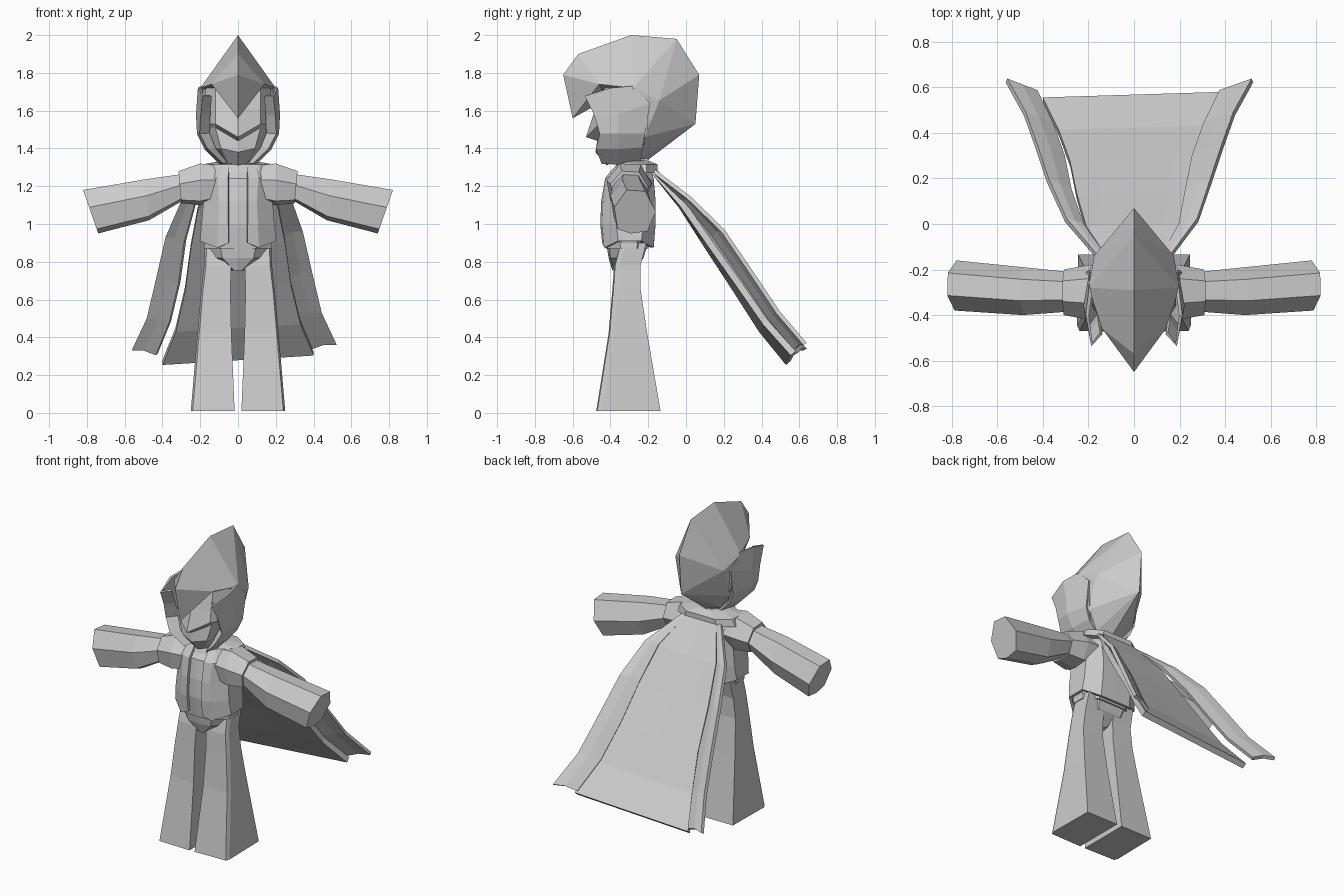
import bpy, bmesh

if "Cube" in bpy.data.objects:
    bpy.data.objects.remove(bpy.data.objects["Cube"])

grey = bpy.data.materials.new("plain_grey")
grey.diffuse_color = (0.6, 0.6, 0.6, 1)
grey.use_nodes = True
grey.node_tree.nodes["Principled BSDF"].inputs["Base Color"].default_value = grey.diffuse_color


def build(name, verts, faces, mirror=False, thick=0):
    """Make a flat shaded part, optionally mirrored in x and thickened."""
    bm = bmesh.new()
    for s in ((1, -1) if mirror else (1,)):
        vs = [bm.verts.new((s * v[0], v[1], v[2])) for v in verts]
        for f in faces:
            bm.faces.new([vs[i] for i in f][::s])
    bmesh.ops.remove_doubles(bm, verts=bm.verts, dist=0.0005)
    bmesh.ops.recalc_face_normals(bm, faces=bm.faces)
    me = bpy.data.meshes.new(name)
    bm.to_mesh(me)
    bm.free()
    me.materials.append(grey)
    ob = bpy.data.objects.new(name, me)
    bpy.context.collection.objects.link(ob)
    if thick:
        m = ob.modifiers.new("thickness", 'SOLIDIFY')
        m.thickness, m.offset = thick, 0
    return ob


def loft(name, rings, closed=True, mirror=False, thick=0):
    """Bridge rings of equal length; closed rings get end caps."""
    n = len(rings[0])
    verts = [p for r in rings for p in r]
    faces = []
    for k in range(len(rings) - 1):
        for i in range(n if closed else n - 1):
            j = (i + 1) % n
            faces.append((k*n + i, k*n + j, k*n + n + j, k*n + n + i))
    if closed:
        faces += [tuple(range(n))[::-1],
                  tuple(range((len(rings) - 1) * n, len(rings) * n))]
    return build(name, verts, faces, mirror, thick)


def sym(half):
    """Complete a half ring that starts and ends on x = 0."""
    return half + [(-x, y, z) for x, y, z in half[-2:0:-1]]


def body_half(z, w, yf, yb, x0=0.0):
    return [(x0, yf, z), (max(w*.55, x0), yf + .01, z), (w, yf + .08, z),
            (w, yb - .06, z), (w*.55, yb, z), (0, yb, z)]


# Swept hair with a centre ridge and pointed fringe
hair = [(0, -.65, 1.79), (0, -.57, 1.90), (0, -.29, 2.0), (0, -.05, 1.98),
        (0, .07, 1.79), (0, .05, 1.53), (0, -.20, 1.34), (.14, -.46, 1.74),
        (.20, -.28, 1.72), (.175, -.14, 1.655), (.17, -.22, 1.46),
        (.09, -.25, 1.35), (0, -.60, 1.56), (0, -.42, 1.66)]
build("hair", hair, [(0, 1, 7), (1, 2, 7), (2, 8, 7), (2, 3, 8), (3, 9, 8),
                     (3, 4, 9), (4, 5, 9), (5, 10, 9), (5, 11, 10),
                     (5, 6, 11), (0, 7, 12), (12, 7, 13), (7, 8, 13),
                     (8, 9, 10), (8, 10, 13), (10, 11, 13), (11, 6, 13)],
      mirror=True)

# Face: centre z, centre y, cheek x, y, z, side x, back y
face = [(1.72, -.45, .12, -.43, 1.72, .17, -.20),
        (1.61, -.48, .12, -.45, 1.61, .185, -.20),
        (1.46, -.53, .12, -.46, 1.53, .185, -.20),
        (1.44, -.47, .12, -.44, 1.51, .18, -.20),
        (1.38, -.48, .09, -.45, 1.40, .14, -.23),
        (1.31, -.42, .05, -.40, 1.32, .06, -.25)]
loft("face", [sym([(0, cy, cz), (x, y, z), (sx, y + .1, z), (sx, by, z),
                   (0, by, z)]) for cz, cy, x, y, z, sx, by in face])

# Side locks framing the face
front_edge = [(.185, -.53, 1.68), (.195, -.48, 1.58), (.20, -.45, 1.48),
              (.16, -.47, 1.40), (.08, -.44, 1.32)]
mid_edge = [(.205, -.40, 1.72), (.215, -.36, 1.58), (.21, -.36, 1.48),
            (.17, -.36, 1.40), (.09, -.36, 1.32)]
back_edge = [(.19, -.28, 1.73), (.185, -.19, 1.64), (.18, -.22, 1.48),
             (.15, -.23, 1.41), (.08, -.24, 1.34)]
inner_edge = [(x*.78, y + .05, z) for x, y, z in front_edge]
locks = list(zip(inner_edge, front_edge, mid_edge, back_edge))
loft("side_locks", locks, closed=False, mirror=True, thick=.015)

# Neck and collar
loft("neck", [sym(body_half(z, .06, -.37, -.22)) for z in (1.25, 1.36)])
loft("collar", [sym(body_half(*r)) for r in
                [(1.27, .21, -.39, -.15), (1.315, .19, -.37, -.15),
                 (1.335, .08, -.38, -.20)]])

# Shirt and hips
loft("shirt", [sym(body_half(*r)) for r in
               [(.87, .18, -.425, -.20), (1.0, .17, -.443, -.18),
                (1.12, .16, -.438, -.18), (1.24, .18, -.418, -.20),
                (1.30, .15, -.36, -.23)]])
loft("hips", [sym(body_half(*r)) for r in
              [(.755, .04, -.39, -.29), (.82, .15, -.41, -.225),
               (.92, .185, -.425, -.195)]])

# Open jacket with the hem raised at the sides
jacket = [(.875, .195, -.435, -.18), (1.0, .185, -.445, -.17),
          (1.12, .175, -.44, -.17), (1.24, .19, -.42, -.18),
          (1.31, .16, -.36, -.20)]
rings = [body_half(*r, x0=.05) for r in jacket]
for i, z in ((0, .90), (2, .91), (3, .91)):
    rings[0][i] = (*rings[0][i][:2], z)
loft("jacket", rings, closed=False, mirror=True, thick=.018)


# Arms: each ring is top x, top z, bottom x, bottom z, front y, back y
def arm_ring(xt, zt, xb, zb, y0, y1):
    section = [(0, .6), (.08, .1), (.4, 0), (.8, .05), (1, .5), (.75, .97),
               (.3, 1)]
    return [(xb + (xt - xb)*v, y0 + (y1 - y0)*u, zb + (zt - zb)*v)
            for u, v in section]


loft("sleeve_caps", [arm_ring(*r) for r in
                     [(.11, 1.31, .11, 1.12, -.41, -.18),
                      (.20, 1.32, .20, 1.10, -.42, -.18),
                      (.315, 1.28, .30, 1.11, -.40, -.20)]], mirror=True)
loft("arms", [arm_ring(*r) for r in
              [(.29, 1.265, .29, 1.125, -.385, -.21),
               (.50, 1.235, .47, 1.02, -.40, -.19),
               (.82, 1.18, .74, .95, -.38, -.16)]], mirror=True)


# Flared legs: z, inner x, outer x, front y, back y
def leg_ring(z, xi, xo, yf, yb):
    return [(xi, yf, z), (xo - .01, yf + .005, z), (xo, yf + .03, z),
            (xo - .005, yb, z), (xi, yb, z)]


loft("legs", [leg_ring(*r) for r in
              [(.01, .018, .25, -.475, -.135), (.42, .035, .215, -.41, -.205),
               (.65, .04, .195, -.39, -.24), (.78, .036, .18, -.38, -.24),
               (.90, .03, .175, -.35, -.21)]], mirror=True)

# Cape: y, z, half width, outer edge of the side folds
cape = [(-.17, 1.28, .11, .14), (-.02, 1.10, .21, .29), (.12, .89, .25, .36),
        (.27, .67, .28, .41), (.41, .46, .33, .46), (.555, .29, .40, .54)]
rows = []
for k, (y, z, w, o) in enumerate(cape):
    tilt = .025 * k / 5
    rows.append([(w*f, y + tilt*.5*f, z + tilt*f)
                 for f in (-1, -.6, 0, .6, 1)])
loft("cape_panel", rows, closed=False, thick=.035)
for side, name, gap in ((-1, "left_cape_fold", .03),
                        (1, "right_cape_fold", -.02)):
    rows = []
    for k, (y, z, w, o) in enumerate(cape):
        t = min(k / 2, 1)
        o -= side * .02 * t
        g = w + gap * t
        h = .015 * (1 + side) * t
        rows.append([(side*g, y + .025*t, z + .02*t + h),
                     (side*(g + o)/2, y + .05*t, z + .045*t + h),
                     (side*o, y + .075*t, z + .045*t + h)])
    loft(name, rows, closed=False, thick=.022)
